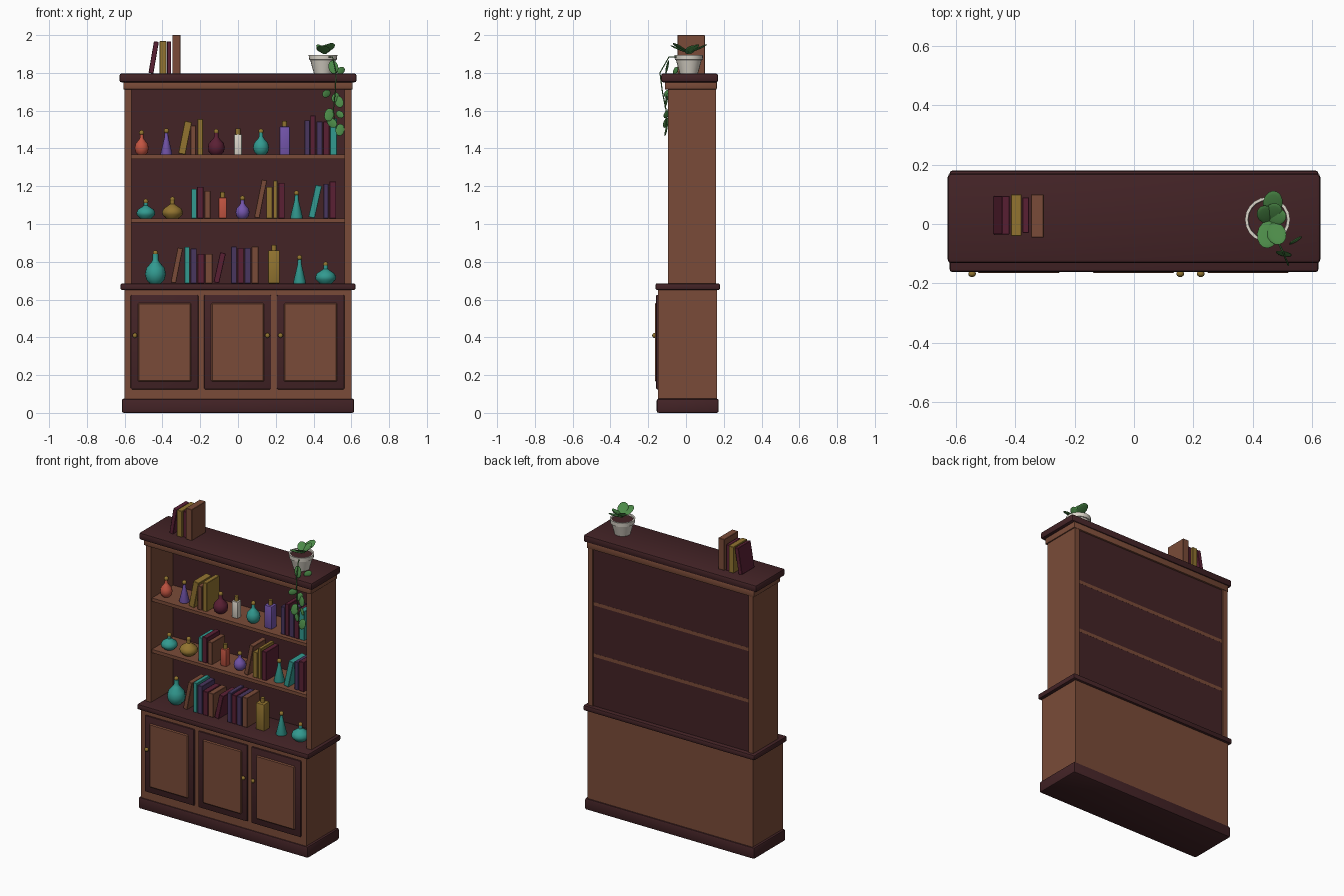
import bpy, bmesh, math
from mathutils import Matrix, Vector

if "Cube" in bpy.data.objects:
    bpy.data.objects.remove(bpy.data.objects["Cube"])


def material(name, hexcode):
    rgb = [int(hexcode[i:i + 2], 16) / 255 for i in (0, 2, 4)]
    m = bpy.data.materials.new(name)
    m.diffuse_color = [((c + 0.055) / 1.055) ** 2.4 for c in rgb] + [1]
    m.use_nodes = True
    m.node_tree.nodes["Principled BSDF"].inputs["Base Color"].default_value = m.diffuse_color
    return m


MAT = {n: material(n, h) for n, h in {
    "brown_wood": "7a4b38", "dark_wood": "432326", "ochre": "927430",
    "burgundy": "5a2034", "teal": "329a90", "violet": "7355ab",
    "plum": "49365e", "coral": "c25441", "cream": "dcd6ca",
    "leaf_green": "4c8a48"}.items()}


def finish(bm, name, mat, smooth=False):
    bmesh.ops.recalc_face_normals(bm, faces=bm.faces)
    me = bpy.data.meshes.new(name)
    bm.to_mesh(me)
    bm.free()
    me.materials.append(MAT[mat])
    if smooth:
        me.polygons.foreach_set("use_smooth", [True] * len(me.polygons))
        me.set_sharp_from_angle(angle=math.radians(40))
    ob = bpy.data.objects.new(name, me)
    bpy.context.collection.objects.link(ob)
    return ob


def box(name, mat, x, y, z, bevel=0.0, segments=2):
    """Box from (min, max) pairs, with optional rounded edges."""
    bm = bmesh.new()
    bmesh.ops.create_cube(bm, size=1)
    for v in bm.verts:
        v.co = [a + (b - a) * (c + 0.5) for (a, b), c in zip((x, y, z), v.co)]
    if bevel:
        bmesh.ops.bevel(bm, geom=bm.edges[:], offset=bevel, segments=segments,
                        profile=0.5, affect='EDGES')
    return finish(bm, name, mat, segments > 1 and bevel > 0)


def ball(name, mat, loc, scale, rot=Matrix(), seg=14):
    bm = bmesh.new()
    m = Matrix.Translation(loc) @ rot @ Matrix.Diagonal((*scale, 1))
    bmesh.ops.create_uvsphere(bm, u_segments=seg, v_segments=8, radius=1, matrix=m)
    return finish(bm, name, mat, True)


def lathe(name, mat, loc, profile, seg=16):
    """Revolve (radius, height) points and cap both ends."""
    bm = bmesh.new()
    rings = [[bm.verts.new((loc[0] + r * math.cos(2 * math.pi * i / seg),
                            loc[1] + r * math.sin(2 * math.pi * i / seg),
                            loc[2] + h)) for i in range(seg)] for r, h in profile]
    for a, b in zip(rings, rings[1:]):
        for i in range(seg):
            j = (i + 1) % seg
            bm.faces.new((a[i], a[j], b[j], b[i]))
    bm.faces.new(rings[0])
    bm.faces.new(rings[-1])
    return finish(bm, name, mat, True)


# Carcass: plinth, cupboard, counter, sides, back, crown
box("plinth", "dark_wood", (-.615, .615), (-.155, .173), (0, .075), .01)
box("cupboard", "brown_wood", (-.6, .6), (-.148, .165), (.07, .655))
box("counter", "dark_wood", (-.622, .622), (-.162, .18), (.65, .686), .01)
for side in (-1, 1):
    box("side_panel", "brown_wood", sorted((side * .6, side * .565)), (-.095, .16), (.68, 1.72))
box("back_panel", "dark_wood", (-.57, .57), (.135, .152), (.68, 1.72))
box("frieze", "brown_wood", (-.607, .607), (-.112, .163), (1.712, 1.755), .005)
box("crown", "dark_wood", (-.628, .628), (-.132, .17), (1.75, 1.797), .012)
for z in (1.03, 1.367):
    box("shelf", "brown_wood", (-.567, .567), (-.085, .1525), (z - .022, z))

# Doors with raised panels and knobs
for x0, x1 in ((-.568, -.21), (-.18, .176), (.206, .563)):
    box("door_frame", "dark_wood", (x0, x1), (-.158, -.14), (.125, .625), .006)
    box("door_panel", "brown_wood", (x0 + .038, x1 - .038), (-.165, -.15),
        (.165, .582), .006, 1)
for x in (-.546, .156, .225):
    ball("knob", "ochre", (x, -.168, .41), (.013, .011, .013))


# Books: left edge, thickness, height, lean angle, colour
def book(x, w, h, lean, mat, z, y=(-.06, .075)):
    ob = box("book", mat, (-w, 0), y, (0, h), .002, 1)
    ob.data.transform(Matrix.Translation((x + w, 0, z)) @ Matrix.Rotation(lean, 4, 'Y'))


BOOKS = {
    1.367: [(-.317, .038, .175, .2, "ochre"), (-.252, .03, .155, 0, "brown_wood"),
            (-.215, .03, .188, 0, "ochre"), (.352, .028, .182, 0, "plum"),
            (.383, .027, .208, 0, "burgundy"), (.415, .032, .176, 0, "plum"),
            (.451, .033, .175, 0, "burgundy"), (.488, .036, .192, 0, "teal")],
    1.03: [(-.247, .028, .156, 0, "teal"), (-.216, .033, .167, 0, "burgundy"),
           (-.178, .033, .146, 0, "brown_wood"), (.085, .028, .204, .2, "brown_wood"),
           (.15, .033, .167, 0, "ochre"), (.187, .022, .2, 0, "ochre"),
           (.214, .033, .188, 0, "burgundy"), (.372, .034, .175, .22, "teal"),
           (.452, .027, .183, 0, "plum"), (.484, .036, .194, 0, "burgundy")],
    .686: [(-.357, .028, .188, .2, "brown_wood"), (-.283, .027, .193, 0, "teal"),
           (-.252, .033, .183, 0, "plum"), (-.215, .037, .156, 0, "burgundy"),
           (-.173, .037, .156, 0, "brown_wood"), (-.13, .03, .162, .22, "burgundy"),
           (-.036, .029, .194, 0, "plum"), (-.003, .033, .188, 0, "burgundy"),
           (.034, .033, .188, 0, "plum"), (.072, .037, .194, 0, "brown_wood")],
}
for z, row in BOOKS.items():
    for b in row:
        book(*b, z)
# Books on the crown
for x, w, h, lean, mat, y in (
        (-.474, .026, .17, .17, "burgundy", (-.035, .095)),
        (-.415, .036, .172, 0, "ochre", (-.04, .1)),
        (-.376, .022, .17, 0, "burgundy", (-.03, .09)),
        (-.348, .044, .204, 0, "brown_wood", (-.045, .1))):
    book(x, w, h, lean, mat, 1.796, y)

# Bottles: relative (radius, height) profiles, topped with a stopper
SHAPES = {
    "round": [(.55, 0), (.88, .12), (1, .32), (.88, .52), (.4, .72), (.27, .8), (.27, 1)],
    "flat": [(.6, 0), (.95, .2), (1, .36), (.85, .55), (.4, .72), (.22, .8), (.22, 1)],
    "cone": [(.95, 0), (1, .05), (.33, .78), (.28, 1)],
}


def bottle(x, r, h, shape, mat, z):
    y = -.015
    if shape == "square":
        box("bottle", mat, (x - r, x + r), (y - r, y + r), (z, z + h - .03), .004)
        lathe("stopper", "ochre", (x, y, z + h - .031), [(.013, 0), (.013, .031)], 10)
        return
    top = h - .02
    lathe("bottle", mat, (x, y, z), [(a * r, b * top) for a, b in SHAPES[shape]])
    ball("stopper", "ochre", (x, y, z + h - .014), (.014, .014, .014), seg=10)


BOTTLES = {
    1.367: [(-.51, .037, .13, "round", "coral"), (-.379, .031, .14, "cone", "violet"),
            (-.115, .045, .136, "round", "burgundy"), (0, .021, .138, "square", "cream"),
            (.122, .042, .138, "round", "teal"), (.247, .027, .178, "square", "violet")],
    1.03: [(-.488, .05, .104, "flat", "teal"), (-.347, .055, .115, "flat", "ochre"),
           (-.081, .021, .14, "square", "coral"), (.024, .037, .12, "round", "violet"),
           (.31, .033, .147, "cone", "teal")],
    .686: [(-.437, .055, .175, "round", "teal"), (.19, .03, .204, "square", "ochre"),
           (.326, .033, .15, "cone", "teal"), (.464, .055, .115, "flat", "teal")],
}
for z, row in BOTTLES.items():
    for b in row:
        bottle(*b, z)

# Potted plant
PX, PY = .45, .015
lathe("pot", "cream", (PX, PY, 1.796),
      [(.048, 0), (.068, .072), (.074, .074), (.076, .1), (.066, .1), (.064, .086)], 20)
lathe("soil", "dark_wood", (PX, PY, 1.87), [(.066, 0), (.066, .016)], 20)
for angle, reach, tilt, size in ((80, .062, 25, .046), (62, .035, 38, .04), (262, .055, 22, .05),
                                 (295, .06, 30, .045), (130, .03, 40, .04), (20, .03, 35, .04)):
    a = math.radians(angle)
    rot = Matrix.Rotation(a, 4, 'Z') @ Matrix.Rotation(-math.radians(tilt), 4, 'Y')
    start = Vector((PX + .008, PY, 1.905))
    centre = start + rot @ Vector((reach, 0, 0))
    ball("plant_leaf", "leaf_green", centre, (size, size * .72, .005), rot)

# Trailing vine with hanging leaves
VINE = [(.47, -.03, 1.885), (.5, -.09, 1.885), (.52, -.138, 1.8), (.515, -.125, 1.7),
        (.505, -.105, 1.6), (.52, -.105, 1.5)]
curve = bpy.data.curves.new("vine_stem", 'CURVE')
curve.dimensions = '3D'
curve.bevel_depth = .003
curve.bevel_resolution = 1
spline = curve.splines.new('POLY')
spline.points.add(len(VINE) - 1)
for p, co in zip(spline.points, VINE):
    p.co = (*co, 1)
curve.materials.append(MAT["leaf_green"])
bpy.context.collection.objects.link(bpy.data.objects.new("vine_stem", curve))

for x, y, z, length, turn in ((.505, -.1, 1.83, .037, -15), (.545, -.055, 1.812, .026, 60),
                              (.468, -.1, 1.69, .028, 70), (.516, -.1, 1.67, .028, 30),
                              (.535, -.105, 1.647, .033, -20), (.482, -.1, 1.578, .036, 15),
                              (.54, -.105, 1.58, .026, -60), (.498, -.105, 1.535, .033, -60),
                              (.54, -.105, 1.498, .033, 10)):
    rot = (Matrix.Rotation(math.radians(turn / 3), 4, 'Z')
           @ Matrix.Rotation(math.radians(turn), 4, 'Y')
           @ Matrix.Rotation(math.radians(-12), 4, 'X'))
    ball("vine_leaf", "leaf_green", (x, y, z), (length * .72, .005, length), rot)
